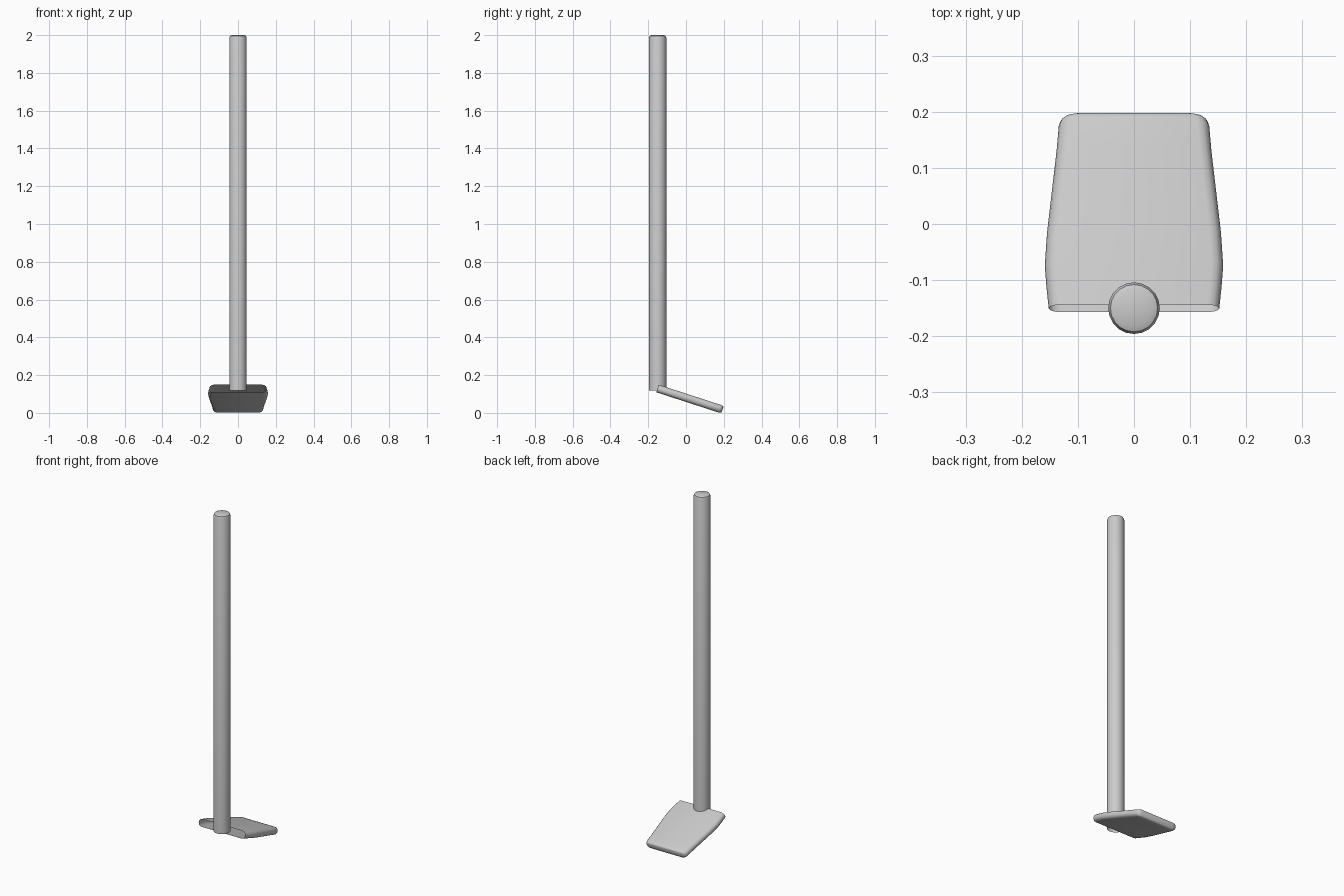
import bpy, bmesh
from math import sin, cos, pi, radians

old = bpy.data.objects.get("Cube")
if old:
    bpy.data.objects.remove(old, do_unlink=True)

grey = bpy.data.materials.new("plain grey")
grey.use_nodes = True
grey.diffuse_color = (0.6, 0.6, 0.6, 1)
grey.node_tree.nodes["Principled BSDF"].inputs["Base Color"].default_value = (0.6, 0.6, 0.6, 1)


def loft(name, rings):
    """Skin closed rings in order; first end stays open, last end is capped."""
    bm = bmesh.new()
    loops = [[bm.verts.new(p) for p in ring] for ring in rings]
    for a, b in zip(loops, loops[1:]):
        for i in range(len(a)):
            j = (i + 1) % len(a)
            bm.faces.new((a[i], a[j], b[j], b[i]))
    bm.faces.new(loops[-1])
    bmesh.ops.recalc_face_normals(bm, faces=bm.faces)
    mesh = bpy.data.meshes.new(name)
    bm.to_mesh(mesh)
    bm.free()
    mesh.materials.append(grey)
    obj = bpy.data.objects.new(name, mesh)
    bpy.context.collection.objects.link(obj)
    bpy.ops.object.select_all(action='DESELECT')
    obj.select_set(True)
    bpy.context.view_layer.objects.active = obj
    bpy.ops.object.shade_smooth_by_angle(angle=radians(40))
    return obj


# Pole: hollow tube, open at the foot, softly rounded at the top
SIDES = 20
pole_profile = [(0.046, 0.118), (0.046, 1.985), (0.042, 1.996), (0.033, 2.0)]
loft("pole", [[(r * cos(2 * pi * i / SIDES), -0.15 + r * sin(2 * pi * i / SIDES), z)
               for i in range(SIDES)] for r, z in pole_profile])

# Blade: tilted flat sleeve, open at the front, closed and rounded at the back
TILT = radians(18)


def blade_ring(s, width, half):
    """Flat section with round edges, at distance s along the tilted axis."""
    ring = []
    for side in (1, -1):
        for k in range(7):
            a = -pi / 2 + k * pi / 6
            x = side * (width - half + half * cos(a))
            t = side * half * sin(a)
            ring.append((x, -0.1505 + s * cos(TILT) + t * sin(TILT),
                         0.129 - s * sin(TILT) + t * cos(TILT)))
    return ring


# distance along blade, half width, half thickness
blade_sections = [(0, 0.152, 0.021), (0.04, 0.156, 0.021), (0.08, 0.159, 0.021),
                  (0.142, 0.155, 0.021), (0.295, 0.138, 0.021), (0.343, 0.134, 0.021),
                  (0.353, 0.130, 0.020), (0.359, 0.122, 0.018), (0.362, 0.108, 0.014)]
loft("blade", [blade_ring(*section) for section in blade_sections])
